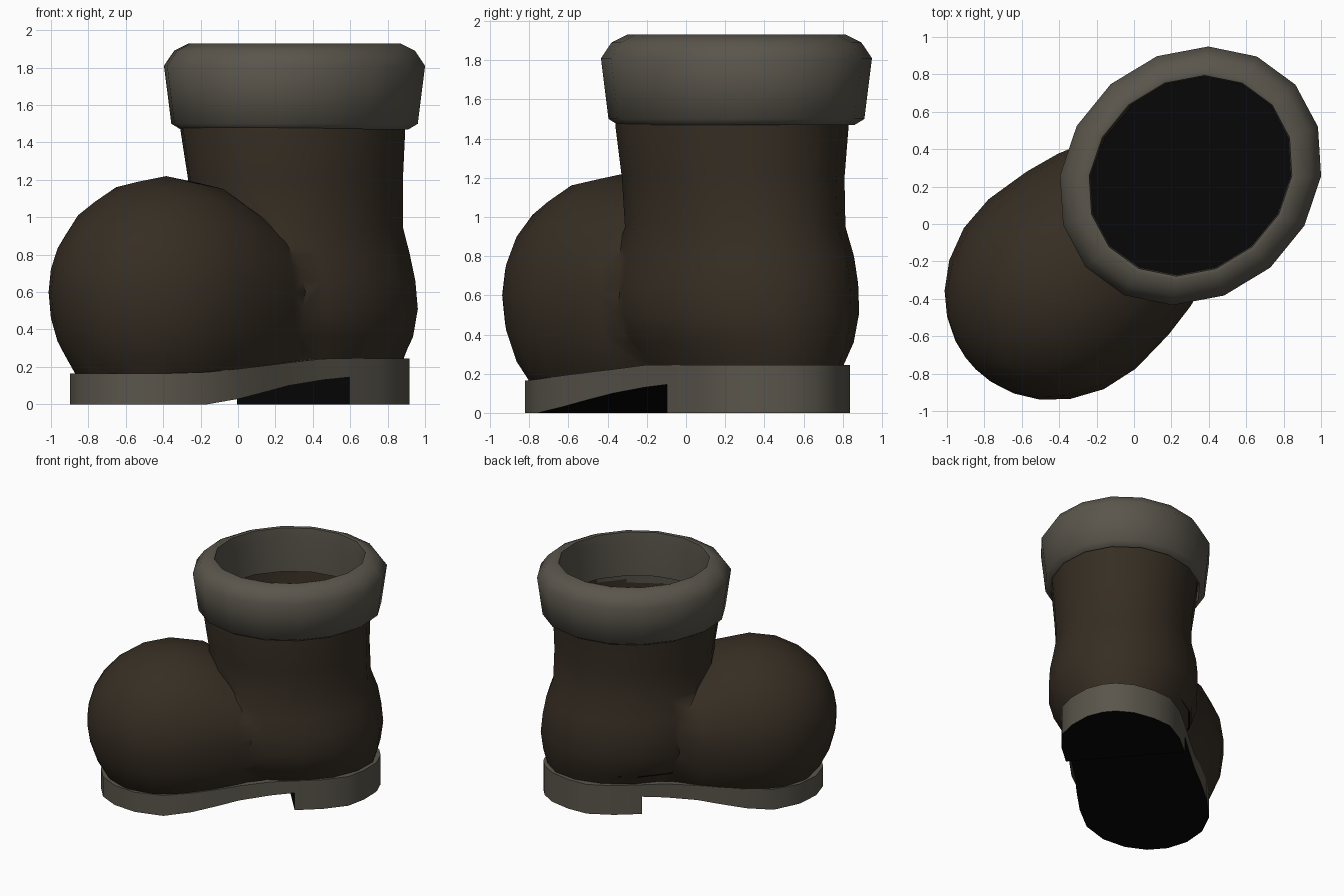
import bpy, bmesh, math
from mathutils import Vector

if "Cube" in bpy.data.objects:
    bpy.data.objects.remove(bpy.data.objects["Cube"])

ANGLE = math.radians(41)      # the boot points diagonally across the grid
CA, SA = math.cos(ANGLE), math.sin(ANGLE)
SEG = 16


def material(name, rgb):
    m = bpy.data.materials.new(name)
    m.diffuse_color = (*rgb, 1)
    m.use_nodes = True
    m.node_tree.nodes["Principled BSDF"].inputs["Base Color"].default_value = m.diffuse_color
    return m


BROWN = material("brown leather", (0.037, 0.027, 0.017))
GREY = material("warm grey trim", (0.102, 0.092, 0.072))
BLACK = material("black sole", (0.002, 0.002, 0.002))


def place(u, v, z):
    """u runs heelwards along the boot, v across it."""
    return Vector((CA * u - SA * v, SA * u + CA * v, z))


def finish(bm, name, mats, angle):
    bmesh.ops.remove_doubles(bm, verts=bm.verts, dist=1e-5)
    bmesh.ops.recalc_face_normals(bm, faces=bm.faces)
    me = bpy.data.meshes.new(name)
    bm.to_mesh(me)
    bm.free()
    ob = bpy.data.objects.new(name, me)
    bpy.context.collection.objects.link(ob)
    for m in mats:
        me.materials.append(m)
    smooth(ob, angle)
    return ob


def smooth(ob, angle):
    bpy.ops.object.select_all(action='DESELECT')
    ob.select_set(True)
    bpy.context.view_layer.objects.active = ob
    bpy.ops.object.shade_smooth_by_angle(angle=math.radians(angle))


def loft(rings, closed=False):
    """Skin a list of point rings; cap the ends unless the loop closes."""
    bm = bmesh.new()
    vs = [[bm.verts.new(p) for p in r] for r in rings]
    pairs = list(zip(vs, vs[1:])) + ([(vs[-1], vs[0])] if closed else [])
    for a, b in pairs:
        for i in range(len(a)):
            j = (i + 1) % len(a)
            bm.faces.new((a[i], a[j], b[j], b[i]))
    if not closed:
        bm.faces.new(vs[0])
        bm.faces.new(vs[-1])
    return bm


def oval(cu, cv, a, b, z):
    return [place(cu + a * math.cos(t), cv + b * math.sin(t), z)
            for t in (2 * math.pi * i / SEG for i in range(SEG))]


# Heel and shaft: stacked ovals (z, centre u, centre v, half length, half width)
shaft = [(0.05, .45, -.015, .53, .39), (0.25, .45, -.015, .61, .45),
         (0.36, .43, -.02, .66, .53), (0.51, .41, -.02, .70, .572),
         (0.66, .405, -.015, .69, .57), (0.80, .39, -.01, .68, .55),
         (0.95, .40, -.015, .615, .52), (1.20, .39, -.02, .615, .53),
         (1.47, .375, -.015, .64, .56), (1.54, .38, -.01, .64, .56)]
body = finish(loft([oval(u, v, a, b, z) for z, u, v, a, b in shaft]),
              "boot_body", [BROWN], 60)

# Toe: cross-sections along the foot (u, half width, height over and under the axis)
ZC = 0.60
sections = []
for deg in (4, 14, 27, 40, 55, 72, 90):
    t = math.radians(deg)
    s = math.sin(t)
    sections.append((-.5 - .65 * math.cos(t), .6 * s, .62 * s, .70 * s))
sections += [(-.25, .578, .58, .70), (-.06, .54, .47, .68),
             (.15, .47, .35, .66), (.4, .38, .22, .60)]


def section(u, w, up, down):
    pts = []
    for i in range(20):
        t = 2 * math.pi * i / 20
        s = math.sin(t)
        pts.append(place(u, .01 + w * math.cos(t), ZC + (up if s > 0 else down) * s))
    return pts


toe = finish(loft([section(*s) for s in sections]), "toe_helper", [BROWN], 60)

# Join toe and shaft, then open the boot at top and bottom
mod = body.modifiers.new("join", 'BOOLEAN')
mod.operation = 'UNION'
mod.solver = 'EXACT'
mod.object = toe
bpy.ops.object.select_all(action='DESELECT')
body.select_set(True)
bpy.context.view_layer.objects.active = body
bpy.ops.object.modifier_apply(modifier="join")
bpy.data.objects.remove(toe)

bm = bmesh.new()
bm.from_mesh(body.data)
bmesh.ops.bisect_plane(bm, geom=bm.verts[:] + bm.edges[:] + bm.faces[:],
                       plane_co=(0, 0, .155), plane_no=(0, 0, 1), clear_inner=True)
lids = [f for f in bm.faces if f.calc_center_median().z > 1.53]
bmesh.ops.delete(bm, geom=lids, context='FACES')
bm.to_mesh(body.data)
bm.free()
for p in body.data.polygons:
    p.material_index = 0
smooth(body, 80)

# Cuff: closed rounded band (z, half length, half width)
cuff = [(1.47, .648, .568), (1.50, .70, .615), (1.81, .743, .65),
        (1.89, .685, .60), (1.93, .60, .525), (1.925, .578, .503),
        (1.85, .57, .497), (1.56, .575, .50), (1.54, .642, .562)]
finish(loft([oval(.397, -.004, a, b, z) for z, a, b in cuff], closed=True),
       "cuff", [GREY], 65)

# Insole: black floor seen through the opening
bm = bmesh.new()
bm.faces.new([bm.verts.new(p) for p in oval(.41, -.01, .605, .507, .33)])
finish(bm, "insole", [BLACK], 30)

# Sole: stations along the foot (u, half width, bottom z); heel step repeats u
stations = [(-1.04, .08, 0), (-.97, .24, 0), (-.83, .38, 0), (-.62, .472, .0),
            (-.41, .49, .03), (-.2, .478, .07), (-.04, .46, .10), (.2, .455, .13),
            (.385, .458, .145), (.385, .458, 0), (.6, .455, 0), (.8, .415, 0),
            (.93, .315, 0), (1.04, .18, 0), (1.085, .05, 0)]


def sole_top(u):
    return .165 + .08 * min(1, max(0, (u + .7) / .92))


bm = bmesh.new()
rows = []
for u, w, zb in stations:
    row = {}
    for side in (-1, 1):
        v = -.015 * u + side * w
        row[side] = (bm.verts.new(place(u, v, zb)),
                     bm.verts.new(place(u, v, sole_top(u))),
                     bm.verts.new(place(.95 * u, .9 * v, sole_top(u))))
    rows.append(row)


def face(*vs, mat=0):
    bm.faces.new(vs).material_index = mat


for r, q in zip(rows, rows[1:]):
    step = (r[1][1].co - q[1][1].co).length < 1e-6
    face(r[-1][0], r[1][0], q[1][0], q[-1][0], mat=1)      # underside, heel front
    if not step:
        for s in (-1, 1):
            face(r[s][0], q[s][0], q[s][1], r[s][1])       # side wall
            face(r[s][1], q[s][1], q[s][2], r[s][2])       # lip under the leather
for r in (rows[0], rows[-1]):
    face(r[-1][0], r[1][0], r[1][1], r[-1][1])
    face(r[-1][1], r[1][1], r[1][2], r[-1][2])
finish(bm, "sole", [GREY, BLACK], 35)
